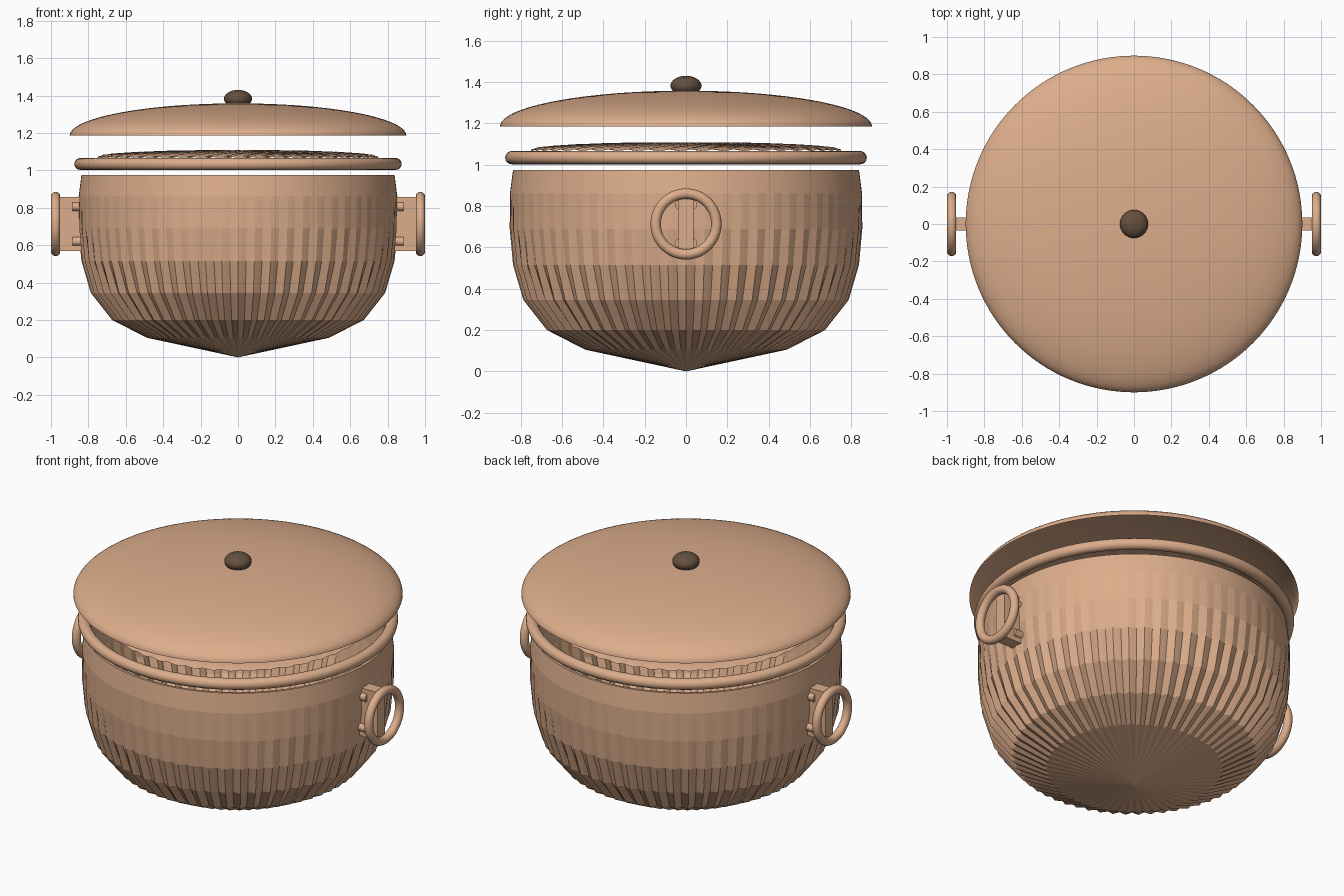
import bpy, bmesh, math
from math import pi, sin, cos, sqrt

if "Cube" in bpy.data.objects:
    bpy.data.objects.remove(bpy.data.objects["Cube"])


def material(name, col):
    m = bpy.data.materials.new(name)
    m.diffuse_color = (*col, 1)
    m.use_nodes = True
    m.node_tree.nodes["Principled BSDF"].inputs["Base Color"].default_value = m.diffuse_color
    return m


COPPER = material("copper", (0.72, 0.42, 0.26))
DARK = material("dark_wood", (0.13, 0.08, 0.05))


def finish(name, mat, smooth=True):
    ob = bpy.context.object
    ob.name = name
    ob.data.materials.append(mat)
    if smooth:
        bpy.ops.object.shade_smooth_by_angle(angle=math.radians(40))
    return ob


def revolve(name, rings, segs, mat, smooth=True, offset=None):
    """Spin (r, z) points starting on the axis; offset(i, angle) returns (dr, dz)."""
    bm = bmesh.new()
    pole = bm.verts.new((0, 0, rings[0][1]))
    loops = []
    for i, (r, z) in enumerate(rings[1:], 1):
        loop = []
        for k in range(segs):
            a = 2 * pi * k / segs
            dr, dz = offset(i, a) if offset else (0, 0)
            loop.append(bm.verts.new(((r + dr) * cos(a), (r + dr) * sin(a), z + dz)))
        loops.append(loop)
    for k in range(segs):
        n = (k + 1) % segs
        bm.faces.new((pole, loops[0][k], loops[0][n]))
        for a, b in zip(loops, loops[1:]):
            bm.faces.new((a[k], b[k], b[n], a[n]))
    # make the outward side (first face) consistent
    bmesh.ops.recalc_face_normals(bm, faces=bm.faces)
    me = bpy.data.meshes.new(name)
    bm.to_mesh(me)
    bm.free()
    ob = bpy.data.objects.new(name, me)
    bpy.context.collection.objects.link(ob)
    bpy.ops.object.select_all(action='DESELECT')
    bpy.context.view_layer.objects.active = ob
    ob.select_set(True)
    return finish(name, mat, smooth)


# pot body: fluted towards the bottom, plain at the rim
body = [(0, 0.0), (0.48, 0.105), (0.66, 0.2), (0.775, 0.345), (0.83, 0.515),
        (0.85, 0.69), (0.852, 0.86), (0.837, 0.975)]
flute = [0, 0.008, 0.013, 0.012, 0.007, 0.003, 0.0, 0.0]
pot = revolve("pot_body", body, 240, COPPER, False,
              lambda i, a: (flute[i] * cos(60 * a), 0))
wall = pot.modifiers.new("wall", 'SOLIDIFY')
wall.thickness = 0.02
wall.offset = -1

# rim ring floating above the pot
bpy.ops.mesh.primitive_torus_add(major_radius=0.843, minor_radius=0.032, major_segments=128,
                                 minor_segments=16, location=(0, 0, 1.034))
finish("rim_ring", COPPER)

# rippled contents under the lid
N = 24
fill = [(0, 1.108)] + [(0.75 * j / N, 1.07 + 0.036 * sqrt(1 - (j / N) ** 2)) for j in range(1, N + 1)]
revolve("contents", fill, 180, COPPER, True,
        lambda i, a: (0, 0.004 * sin(45 * a + i * 1.3) * min(1, i / 8)))

# lid dome
T = 24
lid = [(0.9 * sin(pi / 2 * t / T), 1.185 + 0.173 * cos(pi / 2 * t / T)) for t in range(T + 1)]
revolve("lid", lid, 128, COPPER)

# lid knob
bpy.ops.mesh.primitive_uv_sphere_add(segments=32, ring_count=16, radius=0.075, location=(0, 0, 1.382))
bpy.context.object.scale.z = 0.64
finish("lid_knob", DARK)

# ring handles with mounting plates and rivets on both sides
for s, side in ((-1, "left"), (1, "right")):
    bpy.ops.mesh.primitive_torus_add(major_radius=0.147, minor_radius=0.025, major_segments=48,
                                     minor_segments=14, location=(s * 0.975, 0, 0.713),
                                     rotation=(0, pi / 2, 0))
    finish(side + "_handle_ring", COPPER)
    bpy.ops.mesh.primitive_cube_add(size=1, location=(s * 0.895, 0, 0.713))
    bpy.context.object.scale = (0.12, 0.072, 0.29)
    finish(side + "_handle_plate", COPPER, False)
    for y in (-0.03, 0.03):
        for z in (0.62, 0.806):
            bpy.ops.mesh.primitive_cylinder_add(vertices=20, radius=0.024, depth=0.06,
                                                location=(s * 0.856, y, z), rotation=(0, pi / 2, 0))
            finish(side + "_rivet", COPPER)
